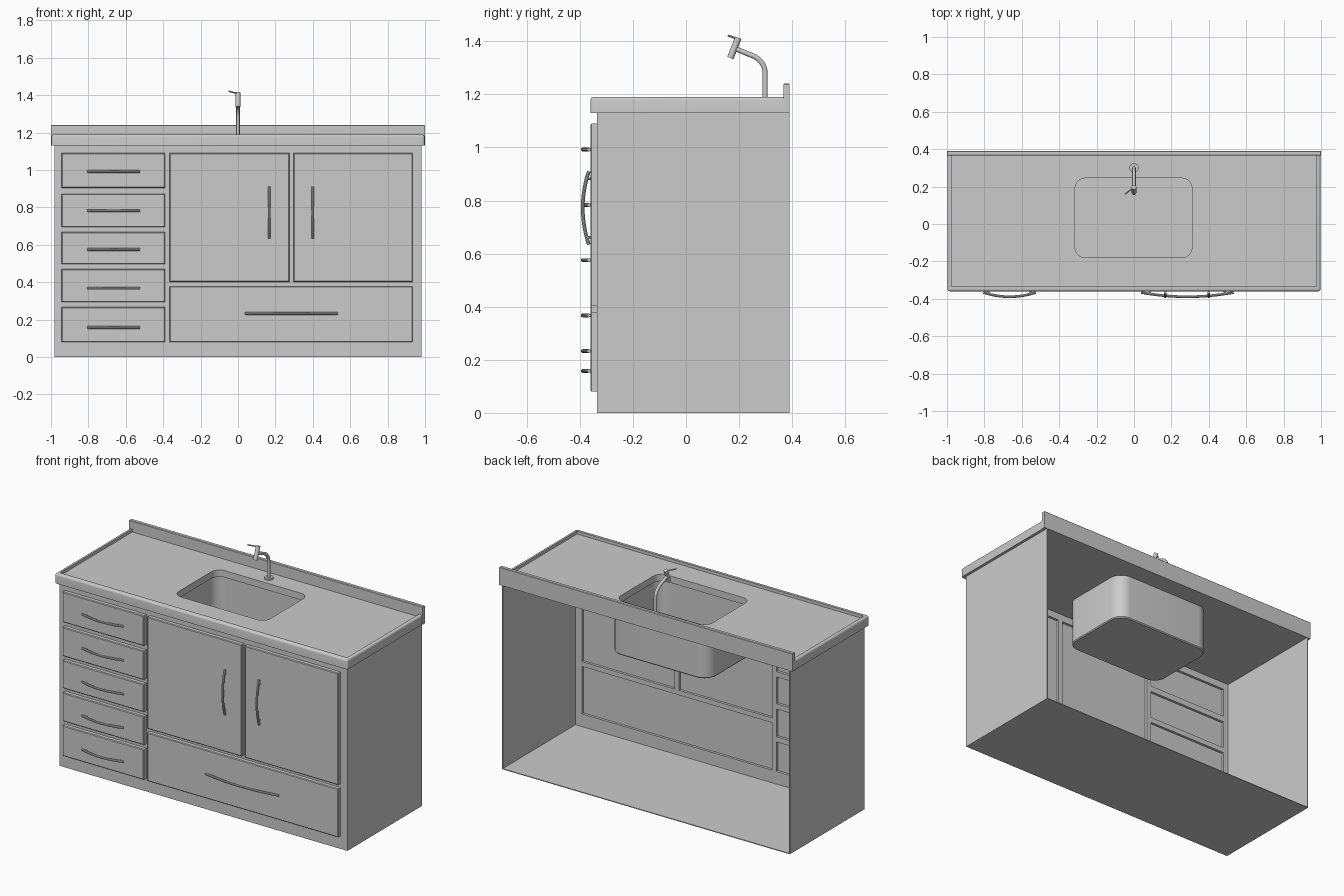
import bpy, bmesh, math
from mathutils import Vector

if "Cube" in bpy.data.objects:
    bpy.data.objects.remove(bpy.data.objects["Cube"])

grey = bpy.data.materials.new("plain grey")
grey.diffuse_color = (0.6, 0.6, 0.6, 1)
grey.use_nodes = True
grey.node_tree.nodes["Principled BSDF"].inputs["Base Color"].default_value = grey.diffuse_color


def finish(name, bm, smooth=False):
    bmesh.ops.recalc_face_normals(bm, faces=bm.faces)
    me = bpy.data.meshes.new(name)
    bm.to_mesh(me)
    bm.free()
    me.materials.append(grey)
    ob = bpy.data.objects.new(name, me)
    bpy.context.collection.objects.link(ob)
    if smooth:
        activate(ob)
        bpy.ops.object.shade_smooth_by_angle(angle=math.radians(35))
    return ob


def activate(ob):
    bpy.ops.object.select_all(action='DESELECT')
    ob.select_set(True)
    bpy.context.view_layer.objects.active = ob


def box(name, x0, x1, y0, y1, z0, z1, bevel=0, segs=1, pick=None):
    bm = bmesh.new()
    bmesh.ops.create_cube(bm, size=1)
    for v in bm.verts:
        v.co = ((x0 + x1) / 2 + v.co.x * (x1 - x0),
                (y0 + y1) / 2 + v.co.y * (y1 - y0),
                (z0 + z1) / 2 + v.co.z * (z1 - z0))
    if bevel:
        edges = [e for e in bm.edges if pick(e)]
        bmesh.ops.bevel(bm, geom=edges, offset=bevel, segments=segs,
                        profile=0.5, affect='EDGES')
    return finish(name, bm, segs > 1)


def tube(name, pts, r, sides=12):
    """Round bar swept along a planar or straight path."""
    bm = bmesh.new()
    pts = [Vector(p) for p in pts]
    rings = []
    ref = None
    for i, p in enumerate(pts):
        t = (pts[min(i + 1, len(pts) - 1)] - pts[max(i - 1, 0)]).normalized()
        if ref is None:
            ref = t.orthogonal().normalized()
        u = (ref - t * ref.dot(t)).normalized()
        ref, w = u, t.cross(u)
        rings.append([bm.verts.new(p + r * (math.cos(a) * u + math.sin(a) * w))
                      for a in (2 * math.pi * k / sides for k in range(sides))])
    for a, b in zip(rings, rings[1:]):
        for k in range(sides):
            n = (k + 1) % sides
            bm.faces.new((a[k], a[n], b[n], b[k]))
    bm.faces.new(rings[0])
    bm.faces.new(rings[-1])
    return finish(name, bm, True)


def outline(grow, segs=8):
    """Rounded rectangle of the sink opening, grown outwards."""
    x0, x1, y0, y1, r = -0.315, 0.31, -0.18, 0.245, 0.055
    pts = []
    for cx, cy, q in ((x1 - r, y1 - r, 0), (x0 + r, y1 - r, 1),
                      (x0 + r, y0 + r, 2), (x1 - r, y0 + r, 3)):
        for i in range(segs + 1):
            a = (q + i / segs) * math.pi / 2
            pts.append((cx + (r + grow) * math.cos(a), cy + (r + grow) * math.sin(a)))
    return pts


def loft(name, levels, smooth=True):
    """Stack of sink outlines given as (grow, z), capped at both ends."""
    bm = bmesh.new()
    rings = [[bm.verts.new((x, y, z)) for x, y in outline(g)] for g, z in levels]
    n = len(rings[0])
    for a, b in zip(rings, rings[1:]):
        for k in range(n):
            bm.faces.new((a[k], a[(k + 1) % n], b[(k + 1) % n], b[k]))
    bm.faces.new(rings[0])
    bm.faces.new(rings[-1])
    return finish(name, bm, smooth)


def cut(ob, cutter):
    activate(ob)
    m = ob.modifiers.new("cut", 'BOOLEAN')
    m.operation, m.object, m.solver = 'DIFFERENCE', cutter, 'EXACT'
    bpy.ops.object.modifier_apply(modifier=m.name)
    bpy.data.objects.remove(cutter, do_unlink=True)


# Cabinet shell, open at the back
T = 0.005
for s, side in ((-1, "left"), (1, "right")):
    a, b = sorted((s * 0.98, s * (0.98 - T)))
    box(side + "_side_panel", a, b, -0.335, 0.39, 0, 1.13)
box("floor_panel", -0.975, 0.975, -0.335, 0.39, 0, T)

# Front layout: drawer column, two doors, one wide drawer
rows = [(0.08, 0.267), (0.294, 0.47), (0.497, 0.668), (0.695, 0.873), (0.904, 1.09)]
panels = [("drawer_front", -0.943, -0.39, z0, z1) for z0, z1 in rows]
panels += [("left_door", -0.366, 0.275, 0.402, 1.09),
           ("right_door", 0.298, 0.934, 0.402, 1.09),
           ("wide_drawer_front", -0.366, 0.934, 0.08, 0.378)]


def front_edge(e):
    return all(v.co.y < -0.358 for v in e.verts)


for name, x0, x1, z0, z1 in panels:
    box(name, x0, x1, -0.36, -0.333, z0, z1, 0.004, 1, front_edge)

# Face frame behind the fronts
F0, F1, L = -0.335, -0.318, 0.003


def frame(name, x0, x1, z0, z1):
    box(name, x0, x1, F0, F1, z0, z1)


for x0, x1 in ((-0.975, -0.94), (-0.393, -0.363), (0.931, 0.975)):
    frame("frame_stile", x0, x1, T, 1.13)
frame("door_stile", 0.272, 0.301, 0.405, 1.087)
for x0, x1 in ((-0.94, -0.393), (-0.363, 0.931)):
    frame("bottom_rail", x0, x1, T, 0.083)
    frame("top_rail", x0, x1, 1.087, 1.13)
frame("middle_rail", -0.363, 0.931, 0.375, 0.405)
for (_, lo), (hi, _) in zip(rows, rows[1:]):
    frame("drawer_rail", -0.94, -0.393, lo - L, hi + L)


# Bowed bar handles on two posts
def handle(name, cx, cz, half, upright=False):
    def at(t, y):
        return (cx, y, cz + t) if upright else (cx + t, y, cz)
    path = []
    for i in range(13):
        t = -1 + i / 6
        path.append(at(t * half, -0.366 - 0.023 * (1 - t * t)))
    tube(name + "_bar", path, 0.007, 10)
    for s in (-0.8, 0.8):
        tube(name + "_post", [at(s * half, -0.358), at(s * half, -0.376)], 0.005, 10)


for z in (0.158, 0.367, 0.575, 0.783, 0.992):
    handle("drawer_handle", -0.665, z, 0.14)
handle("wide_drawer_handle", 0.285, 0.233, 0.248)
handle("left_door_handle", 0.167, 0.772, 0.138, True)
handle("right_door_handle", 0.40, 0.772, 0.138, True)


# Worktop with raised rim, rounded outer edge and sink opening
def worktop_edge(e):
    m = (e.verts[0].co + e.verts[1].co) / 2
    top = m.z > 1.18 and m.y < 0.38
    corner = m.y < -0.35 and abs(m.x) > 0.99 and 1.14 < m.z < 1.18
    return top or corner


top = box("worktop", -0.997, 0.997, -0.36, 0.385, 1.13, 1.19, 0.012, 4, worktop_edge)
cut(top, box("tray_cutter", -0.977, 0.977, -0.335, 0.5, 1.172, 1.3))
cut(top, loft("opening_cutter", [(0, 1.05), (0, 1.3)], False))
activate(top)
bpy.ops.object.shade_smooth_by_angle(angle=math.radians(35))
box("backsplash", -1, 1, 0.367, 0.39, 1.13, 1.24, 0.003, 1,
    lambda e: all(v.co.z > 1.23 for v in e.verts))

# Sink basin: outer wall up, over the lip, inner wall down
loft("sink_basin", [(0.02, 0.85), (0.025, 0.856), (0.025, 1.13),
                    (0.012, 1.13), (0.012, 0.868), (0.005, 0.861)])

# Tap: flange, bent pipe, tilted head and lever
tube("tap_flange", [(0, 0.30, 1.17), (0, 0.30, 1.182)], 0.025, 24)
pipe = [(0, 0.298, 1.175), (0, 0.298, 1.28)]
for i in range(1, 9):
    a = math.radians(70) * i / 8
    pipe.append((0, 0.298 - 0.08 * (1 - math.cos(a)), 1.28 + 0.072 * math.sin(a)))
pipe.append((0, 0.185, 1.372))
tube("tap_pipe", pipe, 0.0095, 16)
tube("tap_head", [(0, 0.167, 1.337), (0, 0.197, 1.413)], 0.0125, 16)
tube("tap_lever", [(0, 0.196, 1.408), (-0.048, 0.16, 1.421)], 0.004, 8)
